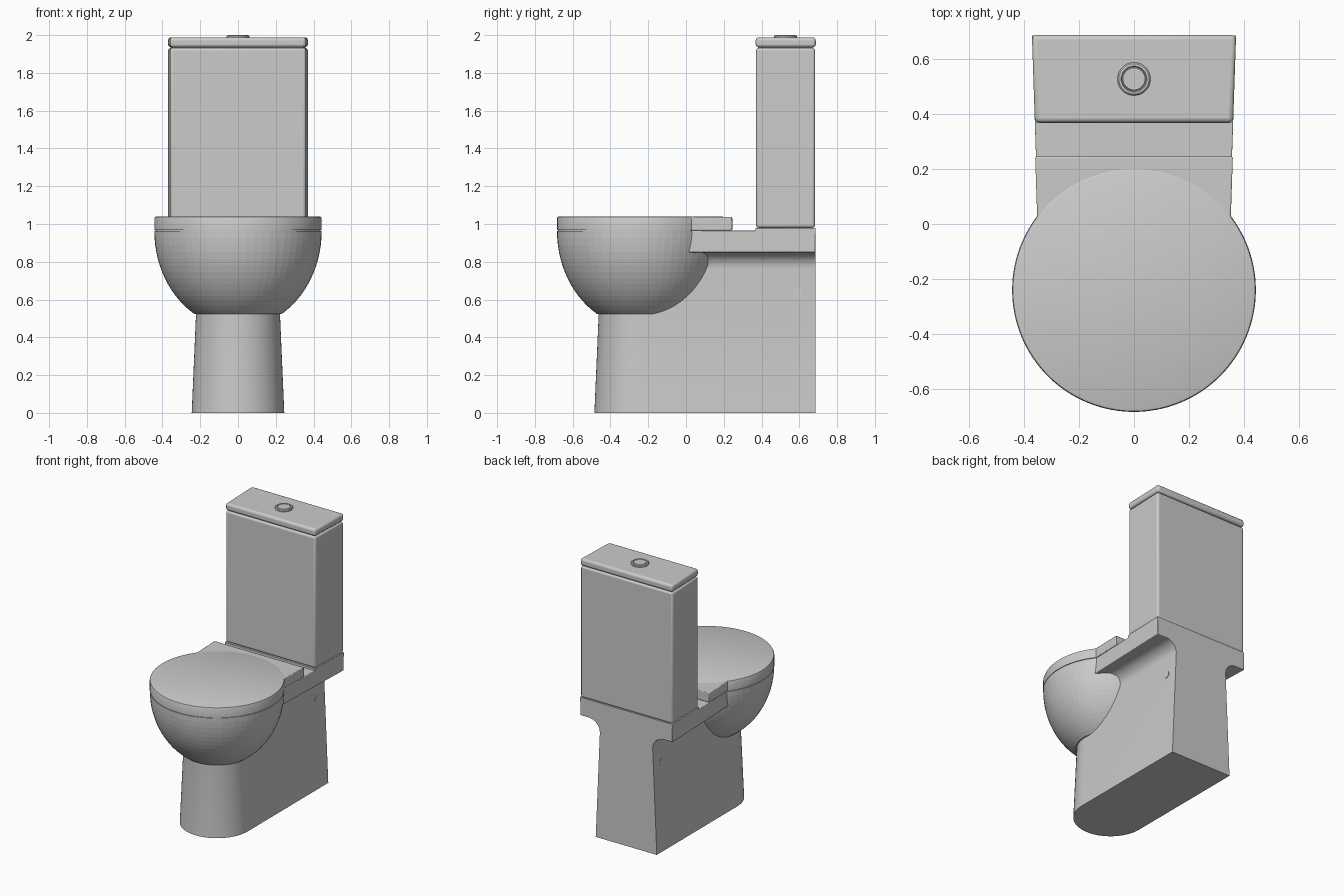
import bpy, bmesh, math

if "Cube" in bpy.data.objects:
    bpy.data.objects.remove(bpy.data.objects["Cube"])

CY, R = -0.24, 0.443      # bowl centre and radius
BACK = 0.685


def finish(name, bm, bevel=0.0, smooth=True, segs=3):
    bmesh.ops.recalc_face_normals(bm, faces=bm.faces[:])
    me = bpy.data.meshes.new(name)
    bm.to_mesh(me)
    bm.free()
    ob = bpy.data.objects.new(name, me)
    bpy.context.collection.objects.link(ob)
    if bevel:
        m = ob.modifiers.new("bevel", 'BEVEL')
        m.width, m.segments, m.limit_method = bevel, segs, 'ANGLE'
        m.angle_limit = math.radians(40)
    if smooth:
        bpy.ops.object.select_all(action='DESELECT')
        ob.select_set(True)
        bpy.context.view_layer.objects.active = ob
        bpy.ops.object.shade_smooth_by_angle(angle=math.radians(35))
    return ob


def loft(name, rings, **kw):
    """Skin a stack of closed rings and cap both ends."""
    bm = bmesh.new()
    vs = [[bm.verts.new(p) for p in ring] for ring in rings]
    n = len(vs[0])
    for a, b in zip(vs, vs[1:]):
        for i in range(n):
            j = (i + 1) % n
            bm.faces.new((a[i], a[j], b[j], b[i]))
    bm.faces.new(vs[0][::-1])
    bm.faces.new(vs[-1])
    return finish(name, bm, **kw)


def half_width(y):
    return 0.348 + 0.0335 * y


def slab(name, y0, y1, z0, z1, extra=0.0, **kw):
    """Block whose width tapers gently towards the front."""
    a, b = half_width(y0) + extra, half_width(y1) + extra
    plan = [(-a, y0), (a, y0), (b, y1), (-b, y1)]
    return loft(name, [[(x, y, z) for x, y in plan] for z in (z0, z1)], **kw)


def lathe(name, profile, cy, n=64, **kw):
    return loft(name, [[(r * math.cos(2 * math.pi * i / n),
                         cy + r * math.sin(2 * math.pi * i / n), z)
                        for i in range(n)] for r, z in profile], **kw)


# pedestal: rounded front, straight tapered sides, flared into the shelf
def pedestal_ring(w, z):
    arc = [math.pi + math.pi * i / 32 for i in range(33)]
    pts = [(w * math.cos(a), CY + w * math.sin(a), z) for a in arc]
    return pts + [(w, BACK, z), (-w, BACK, z)]


def ped_width(z):
    return 0.245 - 0.0434 * z


F = 0.085
levels = [(ped_width(z), z) for z in (0, 0.765)]
for i in range(1, 9):
    t = math.pi / 2 * i / 8
    levels.append((ped_width(0.765) + F * (1 - math.cos(t)), 0.765 + F * math.sin(t)))
levels.append((levels[-1][0], 0.87))
loft("pedestal", [pedestal_ring(w, z) for w, z in levels])

# bowl: truncated ellipsoid
prof = []
for i in range(15):
    z = 0.963 - 0.515 * math.sin(math.radians(58.5) * (1 - i / 14))
    prof.append((R * math.cos(math.radians(58.5) * (1 - i / 14)), z))
lathe("bowl", prof, CY, smooth=False)

# shelf and the raised pad below the tank
slab("shelf", -0.05, BACK, 0.85, 0.965, bevel=0.004, segs=2)
slab("tank_pad", 0.367, BACK, 0.95, 0.98)

# seat lid and hinge block
lathe("seat_lid", [(R - 0.006, 0.955), (R - 0.006, 0.967), (R, 0.967),
                   (R, 1.03), (R - 0.003, 1.037), (R - 0.01, 1.04)], CY, n=96)
slab("hinge_block", -0.02, 0.245, 0.966, 1.037, 0.003, bevel=0.005, segs=2)

# tank, tank lid and flush button
slab("tank", 0.371, 0.683, 0.98, 1.932, -0.001, bevel=0.014)
slab("tank_neck", 0.385, 0.67, 1.90, 1.95, -0.014)
slab("tank_lid", 0.369, 0.687, 1.935, 1.988, bevel=0.016)
lathe("flush_button", [(0.06, 1.98), (0.06, 1.994), (0.055, 1.999), (0.047, 2.0),
                       (0.044, 1.995), (0.042, 1.995), (0.04, 1.999)], 0.527, n=48)

# fixing caps on both pedestal sides
for side, s in (("left", -1), ("right", 1)):
    rings = []
    for d in (-0.02, 0.003):
        rings.append([(s * (ped_width(0.635 + 0.024 * math.sin(a)) + d),
                       0.593 + 0.024 * math.cos(a), 0.635 + 0.024 * math.sin(a))
                      for a in [2 * math.pi * i / 24 for i in range(24)]])
    loft("fixing_cap_" + side, rings)
